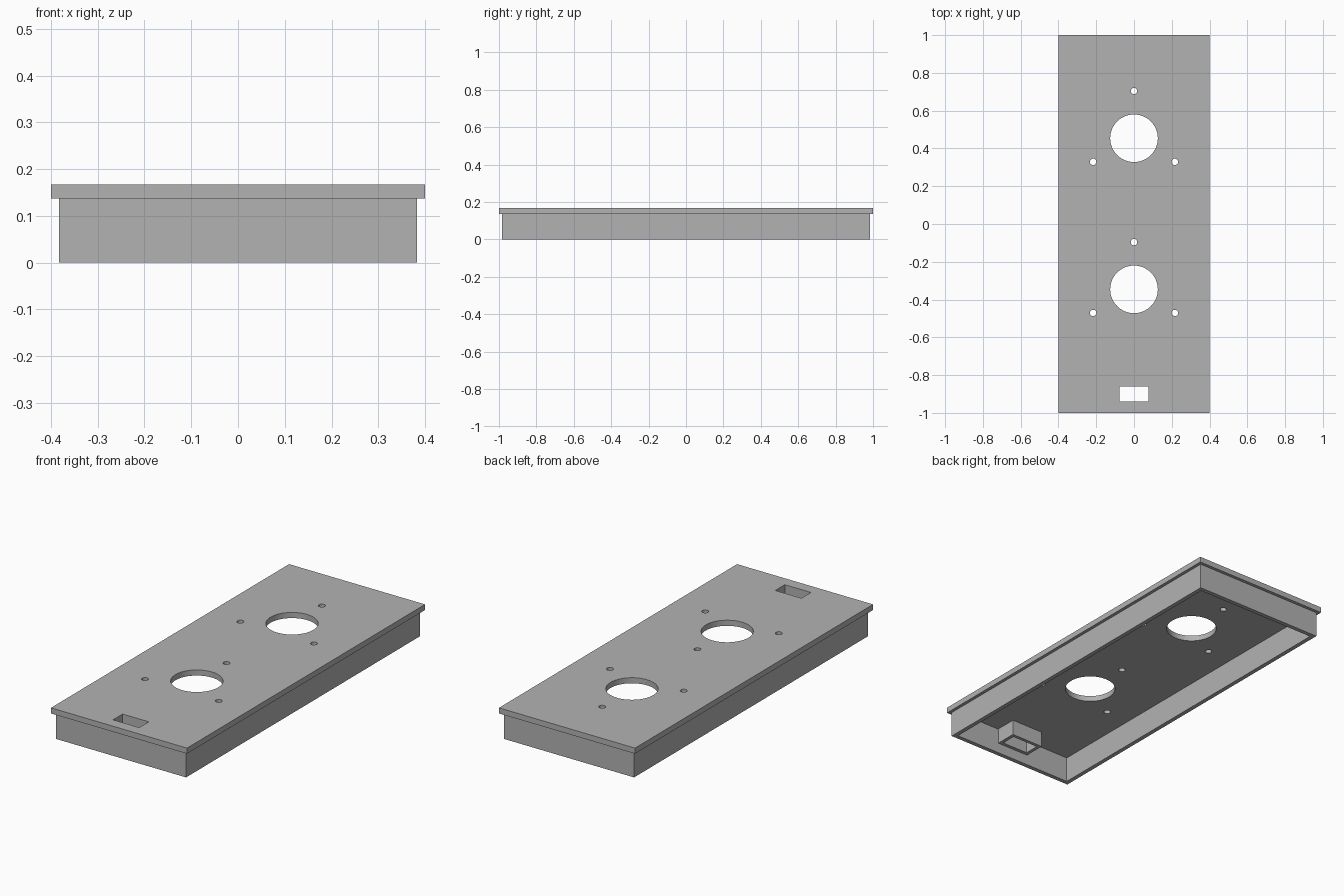
import bpy
import bmesh
from math import cos, sin, tau, radians

if "Cube" in bpy.data.objects:
    bpy.data.objects.remove(bpy.data.objects["Cube"])

# Main dimensions
HALF_X, HALF_Y = 0.40, 1.0
LIP = 0.017
WALL = 0.023
PLATE_BOTTOM, PLATE_TOP = 0.137, 0.167
SLOT_X, SLOT_Y, SLOT_CENTRE = 0.077, 0.04, -0.9
SLEEVE_WALL, SLEEVE_BOTTOM = 0.018, 0.054
HOLE_CENTRES = (0.454, -0.346)

grey = bpy.data.materials.new("light_grey")
grey.use_nodes = True
colour = (0.45, 0.45, 0.45, 1)
grey.diffuse_color = colour
grey.node_tree.nodes["Principled BSDF"].inputs["Base Color"].default_value = colour


def rectangle(hx, hy, cy=0):
    return [(-hx, cy - hy), (hx, cy - hy), (hx, cy + hy), (-hx, cy + hy)]


def circle(cx, cy, r, sides):
    return [(cx + r * cos(tau * i / sides), cy + r * sin(tau * i / sides))
            for i in range(sides)]


def extrude_outline(name, loops, z0, z1):
    """Solid from an outer loop with inner loops as through holes."""
    curve = bpy.data.curves.new(name, "CURVE")
    curve.dimensions = "2D"
    curve.fill_mode = "BOTH"
    curve.extrude = (z1 - z0) / 2
    for loop in loops:
        spline = curve.splines.new("POLY")
        spline.points.add(len(loop) - 1)
        for point, (x, y) in zip(spline.points, loop):
            point.co = (x, y, 0, 1)
        spline.use_cyclic_u = True
    obj = bpy.data.objects.new(name, curve)
    bpy.context.collection.objects.link(obj)
    bpy.ops.object.select_all(action="DESELECT")
    obj.select_set(True)
    bpy.context.view_layer.objects.active = obj
    bpy.ops.object.convert(target="MESH")
    obj = bpy.context.object

    # Weld the caps to the sides and set the height
    bm = bmesh.new()
    bm.from_mesh(obj.data)
    bmesh.ops.remove_doubles(bm, verts=bm.verts, dist=1e-5)
    bmesh.ops.translate(bm, verts=bm.verts, vec=(0, 0, (z0 + z1) / 2))
    bmesh.ops.recalc_face_normals(bm, faces=bm.faces)
    bm.to_mesh(obj.data)
    bm.free()
    obj.data.materials.clear()
    obj.data.materials.append(grey)
    bpy.ops.object.shade_smooth_by_angle(angle=radians(30))
    return obj


slot = rectangle(SLOT_X, SLOT_Y, SLOT_CENTRE)

# Top plate: two large openings, each ringed by three screw holes, and a slot
plate_loops = [rectangle(HALF_X, HALF_Y), slot]
for cy in HOLE_CENTRES:
    plate_loops.append(circle(0, cy, 0.126, 64))
    for k in range(3):
        angle = tau / 4 + k * tau / 3
        plate_loops.append(circle(0.25 * cos(angle), cy + 0.25 * sin(angle), 0.017, 24))
extrude_outline("top_plate", plate_loops, PLATE_BOTTOM, PLATE_TOP)

# Skirt: open-bottomed wall set in from the plate edge
sx, sy = HALF_X - LIP, HALF_Y - LIP
extrude_outline("skirt_wall", [rectangle(sx, sy), rectangle(sx - WALL, sy - WALL)],
                0, PLATE_BOTTOM)

# Sleeve: short rectangular tube hanging below the slot
outer = rectangle(SLOT_X + SLEEVE_WALL, SLOT_Y + SLEEVE_WALL, SLOT_CENTRE)
extrude_outline("slot_sleeve", [outer, slot], SLEEVE_BOTTOM, PLATE_BOTTOM)
